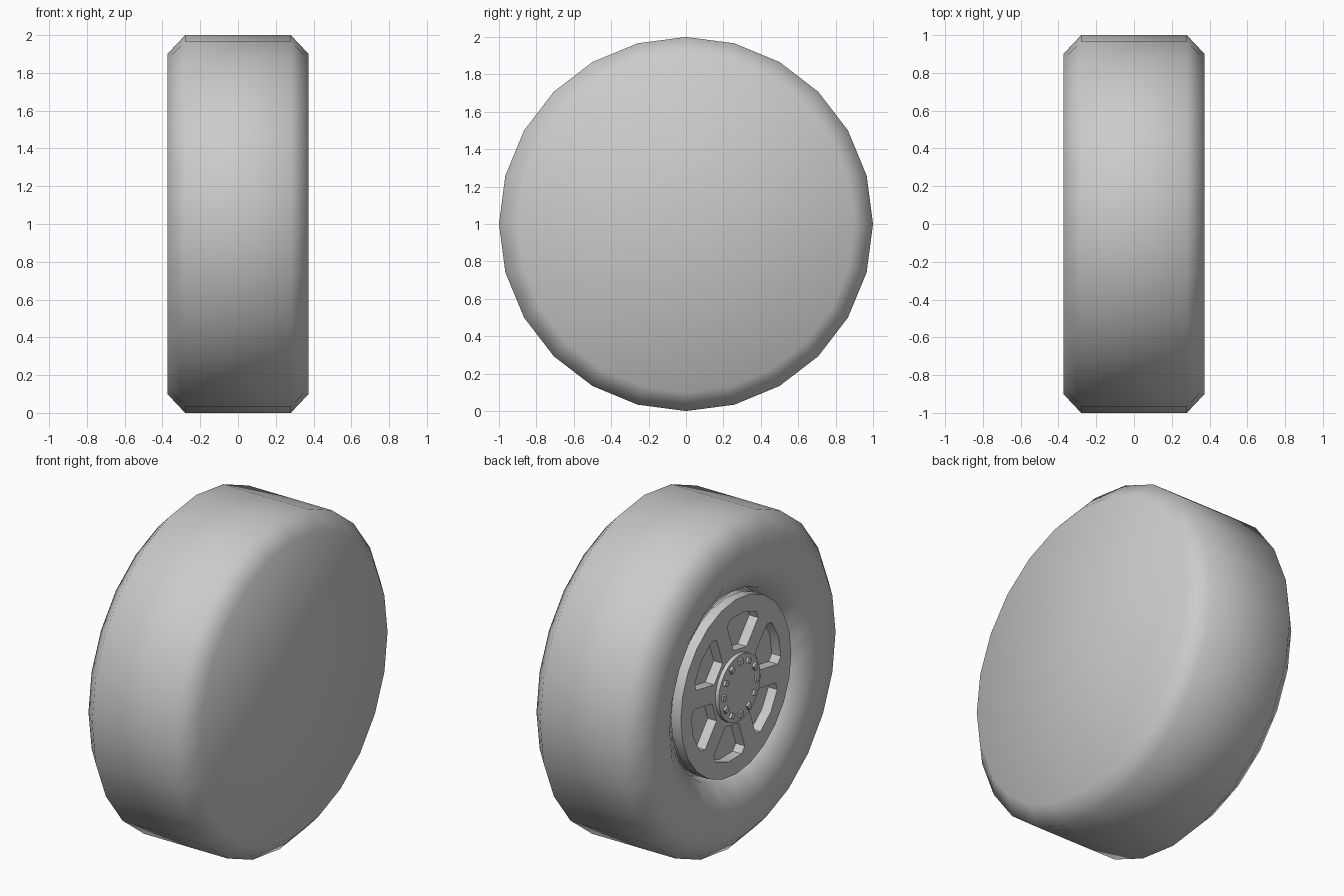
import bpy, bmesh, math
from mathutils import Matrix, Vector

if "Cube" in bpy.data.objects:
    bpy.data.objects.remove(bpy.data.objects["Cube"])

SEG = 24
AXLE_Z = 1.0


def ring_point(x, r, a):
    return Vector((x, r * math.cos(a), AXLE_Z + r * math.sin(a)))


def finish(name, bm, angle):
    bmesh.ops.recalc_face_normals(bm, faces=bm.faces)
    me = bpy.data.meshes.new(name)
    bm.to_mesh(me)
    bm.free()
    ob = bpy.data.objects.new(name, me)
    bpy.context.collection.objects.link(ob)
    bpy.ops.object.select_all(action='DESELECT')
    ob.select_set(True)
    bpy.context.view_layer.objects.active = ob
    bpy.ops.object.shade_smooth_by_angle(angle=math.radians(angle))
    return ob


def lathe(name, profile, angle=30):
    """Revolve (x, radius) points about the axle and cap both ends."""
    bm = bmesh.new()
    rings = [[bm.verts.new(ring_point(x, r, 2 * math.pi * i / SEG)) for i in range(SEG)]
             for x, r in profile]
    for a, b in zip(rings, rings[1:]):
        for i in range(SEG):
            j = (i + 1) % SEG
            bm.faces.new((a[i], a[j], b[j], b[i]))
    bm.faces.new(rings[0])
    bm.faces.new(rings[-1])
    return finish(name, bm, angle)


# Tyre: closed flat inner side, dished outer side
lathe("tyre", [(0.374, 0.90), (0.28, 1.0), (-0.28, 1.0), (-0.374, 0.90),
               (-0.374, 0.69), (-0.295, 0.56), (-0.22, 0.54)], 60)

# Rim back plate behind the windows
lathe("rim_back", [(-0.20, 0.525), (-0.276, 0.525)])

# Spoked rim face: filled outline with six window holes
curve = bpy.data.curves.new("rim_face", 'CURVE')
curve.dimensions = '2D'
curve.fill_mode = 'BOTH'
curve.extrude = 0.03


def add_loop(points):
    sp = curve.splines.new('POLY')
    sp.points.add(len(points) - 1)
    for p, (r, a) in zip(sp.points, points):
        p.co = (r * math.sin(a), r * math.cos(a), 0, 1)
    sp.use_cyclic_u = True


add_loop([(0.53, 2 * math.pi * i / SEG) for i in range(SEG)])
for k in range(6):
    mid = math.radians(40 + 60 * k)
    half = [math.radians(30) - math.asin(0.055 / r) for r in (0.23, 0.40, 0.43)]
    add_loop([(0.23, mid - half[0]), (0.40, mid - half[1]), (0.43, mid - half[2] * 0.75),
              (0.435, mid), (0.43, mid + half[2] * 0.75), (0.40, mid + half[1]),
              (0.23, mid + half[0])])
rim = bpy.data.objects.new("rim_face", curve)
bpy.context.collection.objects.link(rim)
rim.location = (-0.306, 0, AXLE_Z)
rim.rotation_euler = (0, math.radians(-90), 0)
bpy.ops.object.select_all(action='DESELECT')
rim.select_set(True)
bpy.context.view_layer.objects.active = rim
bpy.ops.object.convert(target='MESH')
bpy.ops.object.shade_smooth_by_angle(angle=math.radians(30))

# Raised hub cap
lathe("hub_cap", [(-0.27, 0.20), (-0.36, 0.20)])

# Ring of square bolts on the hub cap
bm = bmesh.new()
for k in range(12):
    a = 2 * math.pi * k / 12
    m = (Matrix.Translation(ring_point(-0.362, 0.16, a)) @ Matrix.Rotation(a, 4, 'X')
         @ Matrix.Diagonal((0.024, 0.032, 0.032, 1)))
    bmesh.ops.create_cube(bm, size=1, matrix=m)
finish("hub_bolts", bm, 30)
